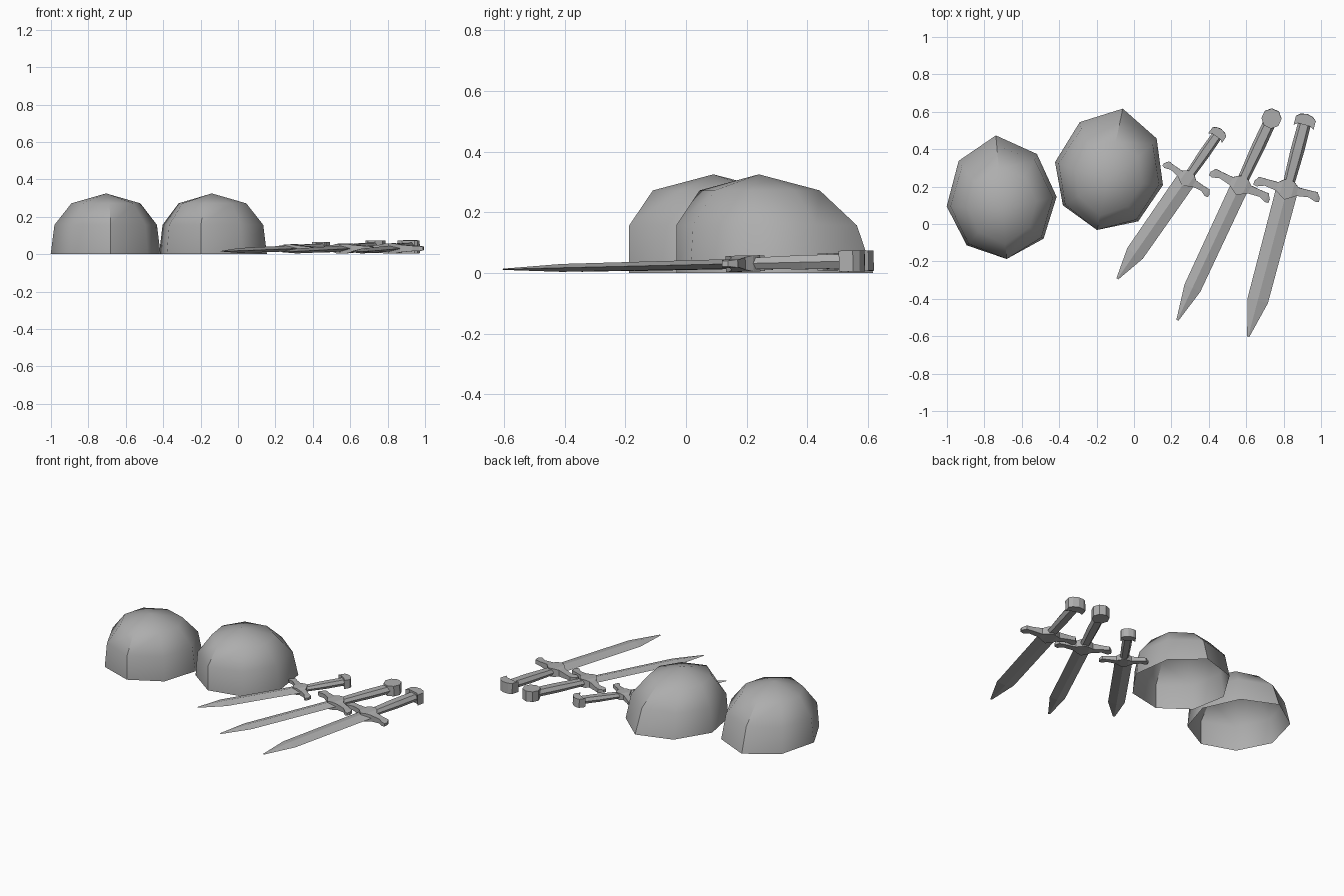
import bpy, bmesh, math
from mathutils import Matrix, Vector

if "Cube" in bpy.data.objects:
    bpy.data.objects.remove(bpy.data.objects["Cube"])

steel = bpy.data.materials.new("grey steel")
steel.diffuse_color = (0.42, 0.42, 0.42, 1)
steel.use_nodes = True
steel.node_tree.nodes["Principled BSDF"].inputs["Base Color"].default_value = steel.diffuse_color


def finish(name, bm, matrix):
    bmesh.ops.transform(bm, matrix=matrix, verts=bm.verts)
    me = bpy.data.meshes.new(name)
    bm.to_mesh(me)
    bm.free()
    me.materials.append(steel)
    ob = bpy.data.objects.new(name, me)
    bpy.context.collection.objects.link(ob)
    return ob


def loft(name, rings, matrix):
    """Closed skin through a list of equal-length point rings."""
    bm = bmesh.new()
    vs = [[bm.verts.new(p) for p in r] for r in rings]
    n = len(vs[0])
    for a, b in zip(vs, vs[1:]):
        for i in range(n):
            j = (i + 1) % n
            bm.faces.new((a[i], a[j], b[j], b[i]))
    bm.faces.new(vs[0])
    bm.faces.new(vs[-1][::-1])
    bmesh.ops.recalc_face_normals(bm, faces=bm.faces)
    return finish(name, bm, matrix)


# helmets: open eight-sided shells, longer at the back
def helmet(name, x, y, turn):
    def ring(front, f_diag, side, b_diag, back, z):
        half = [f_diag, side, b_diag]
        return ([(0, front, z)] + [(a, b, z) for a, b in half] + [(0, back, z)]
                + [(-a, b, z) for a, b in half[::-1]])
    rings = [
        ring(-.278, (.206, -.187), (.295, .03), (.21, .267), .385, 0),
        ring(-.278, (.195, -.18), (.275, .028), (.195, .235), .33, .157),
        ring(-.2, (.135, -.12), (.185, .015), (.135, .15), .205, .272)]
    bm = bmesh.new()
    vs = [[bm.verts.new(p) for p in r] for r in rings]
    for a, b in zip(vs, vs[1:]):
        for i in range(8):
            j = (i + 1) % 8
            bm.faces.new((a[i], a[j], b[j], b[i]))
    apex = bm.verts.new((0, 0, .325))
    for i in range(8):
        bm.faces.new((vs[2][i], vs[2][(i + 1) % 8], apex))
    for f in bm.faces:
        f.smooth = True
    # front and back seams stay sharp
    for i in (0, 4):
        for a, b in zip(vs, vs[1:]):
            bm.edges.get((a[i], b[i])).smooth = False
    finish(name, bm, Matrix.Translation((x, y, 0)) @ Matrix.Rotation(math.radians(turn), 4, 'Z'))


helmet("left_helmet", -.705, .09, 5)
helmet("right_helmet", -.14, .24, -12)


def sword(tag, x, y, turn, blade, shoulder, half_w, hilt, span, round_pommel):
    m = (Matrix.Translation((x, y, .031)) @ Matrix.Rotation(math.radians(turn), 4, 'Z')
         @ Matrix.Rotation(math.radians(1.3), 4, 'X'))
    k = span / .175

    # blade: flat diamond section tapering to the point
    def diamond(v, w, t):
        return [(-w, v, 0), (0, v, t), (w, v, 0), (0, v, -t)]
    loft(tag + "_blade", [diamond(0, half_w, .016), diamond(-shoulder, half_w * .95, .013),
                          diamond(-blade, .006, .002)], m)

    # guard: pointed centre with arms flaring at the ends
    arm = [(.178, -.026, -.006, .009), (.158, -.03, .022, .013), (.12, -.016, .02, .014),
           (.055, -.026, .02, .02), (.03, -.042, .04, .026)]
    stations = ([(-u, a, b, t) for u, a, b, t in arm] + [(0, -.06, .055, .026)] + arm[::-1])
    loft(tag + "_guard", [[(u * k, a * k, -t * k), (u * k, b * k, -t * k),
                           (u * k, b * k, t * k), (u * k, a * k, t * k)]
                          for u, a, b, t in stations], m)

    # grip: six-sided handle
    def hexagon(v, w, t):
        return [(w * c, v, t * s) for c, s in
                ((1, 0), (.6, 1), (-.6, 1), (-1, 0), (-.6, -1), (.6, -1))]
    loft(tag + "_grip", [hexagon(.02, .03 * k, .018 * k), hexagon(hilt * .5, .036 * k, .023 * k),
                         hexagon(hilt - .03, .034 * k, .023 * k)], m)

    # pommel: an octagonal disc or a cap with drooping ears
    t = .034 * k
    if round_pommel:
        pts = [(.054 * math.cos(math.radians(22.5 + 45 * i)),
                hilt - .054 + .054 * math.sin(math.radians(22.5 + 45 * i))) for i in range(8)]
        loft(tag + "_pommel", [[(u, v, z) for u, v in pts] for z in (-t, t)], m)
    else:
        cap = [(-.054, -.072, -.025), (-.034, -.058, -.008), (0, -.058, 0),
               (.034, -.058, -.008), (.054, -.072, -.025)]
        loft(tag + "_pommel", [[(u * k, hilt + a * k, -t), (u * k, hilt + b * k, -t),
                                (u * k, hilt + b * k, t), (u * k, hilt + a * k, t)]
                               for u, a, b in cap], m)


sword("short_sword", .285, .245, -34.8, .655, .49, .053, .32, .145, False)
sword("middle_sword", .57, .21, -25, .80, .61, .049, .445, .172, True)
sword("long_sword", .82, .19, -14.8, .82, .62, .059, .412, .178, False)
